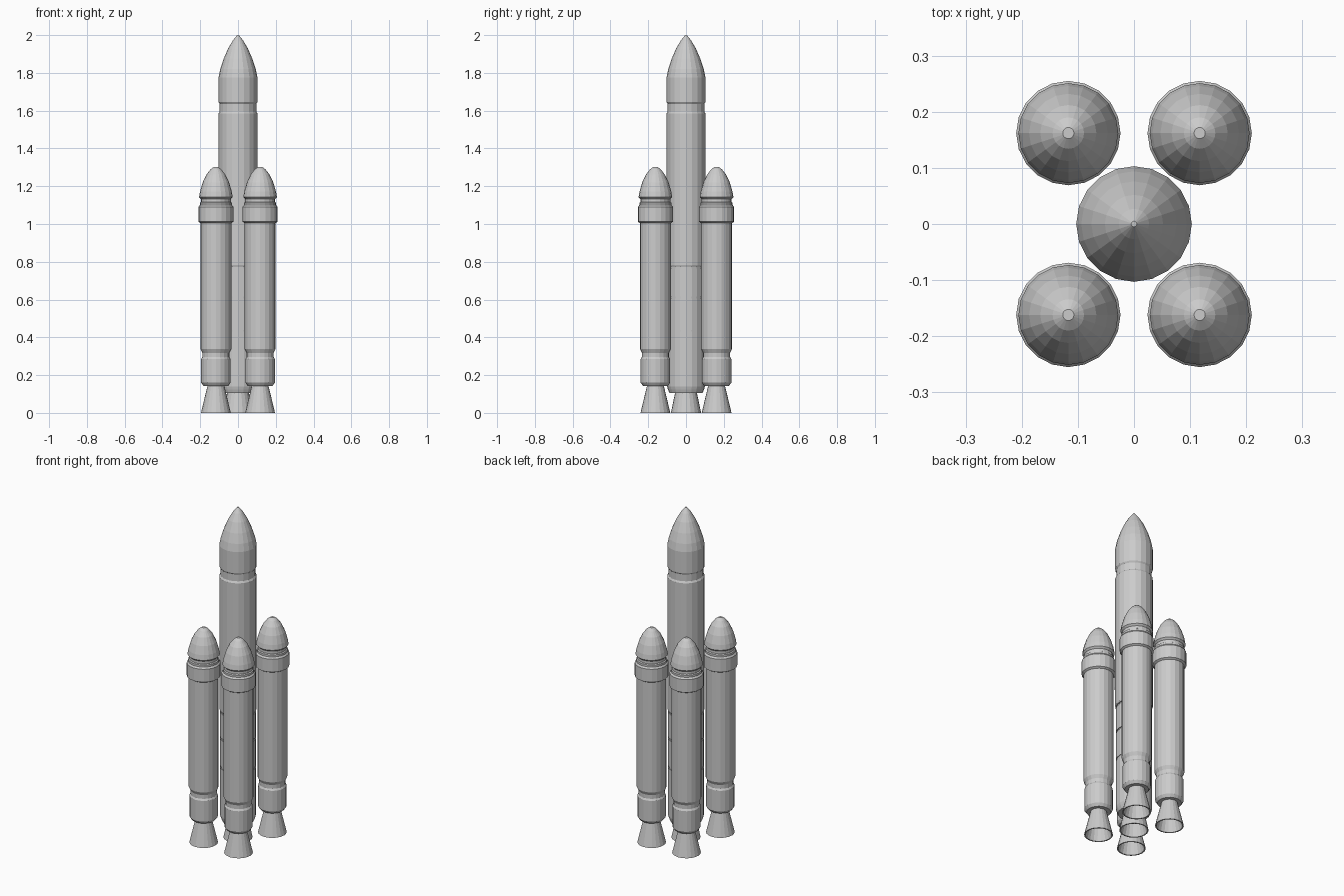
import bpy, bmesh, math

if "Cube" in bpy.data.objects:
    bpy.data.objects.remove(bpy.data.objects["Cube"])

SIDES = 20


def lathe(name, profile, x=0.0, y=0.0):
    """Spin a (radius, z) profile about a vertical axis and close its ends."""
    bm = bmesh.new()
    rings = []
    for r, z in profile:
        rings.append([bm.verts.new((r * math.cos(2 * math.pi * i / SIDES),
                                    r * math.sin(2 * math.pi * i / SIDES), z))
                      for i in range(SIDES)])
    for a, b in zip(rings, rings[1:]):
        for i in range(SIDES):
            j = (i + 1) % SIDES
            bm.faces.new((a[i], a[j], b[j], b[i]))
    bm.faces.new(rings[0][::-1])
    bm.faces.new(rings[-1])
    bmesh.ops.recalc_face_normals(bm, faces=bm.faces)
    mesh = bpy.data.meshes.new(name)
    bm.to_mesh(mesh)
    bm.free()
    obj = bpy.data.objects.new(name, mesh)
    obj.location = (x, y, 0)
    bpy.context.collection.objects.link(obj)
    return obj


def nozzle(name, top_r, top_z, exit_r, x=0.0, y=0.0):
    """Hollow engine bell with a thin wall."""
    wall = 0.007
    lathe(name, [(top_r - wall, top_z - 0.015), (exit_r - wall, 0),
                 (exit_r, 0), (top_r, top_z)], x, y)


def groove(z, r, depth=0.005, h=0.005):
    return [(r, z - h), (r - depth, z - h), (r - depth, z + h), (r, z + h)]


# Core stage: tapered tail, ring grooves and interstage neck
R = 0.103
lathe("core_body",
      [(0.088, 0.105), (0.096, 0.125), (0.1, 0.14)]
      + groove(0.435, 0.1, 0.003) + groove(0.61, 0.1) + groove(0.77, 0.1)
      + [(R, 0.78), (R, 1.585), (0.097, 1.595), (0.097, 1.65)])

# Payload fairing
lathe("core_fairing",
      [(0.096, 1.635), (R, 1.645), (R, 1.775), (0.094, 1.82), (0.076, 1.875),
       (0.052, 1.93), (0.027, 1.972), (0.005, 2.0)])
nozzle("core_nozzle", 0.057, 0.11, 0.08)

# Four strap-on boosters
body = [(0.066, 0.143), (0.078, 0.16), (0.078, 0.285), (0.072, 0.295),
        (0.072, 0.318), (0.082, 0.338), (0.082, 1.005), (0.093, 1.012),
        (0.093, 1.09), (0.085, 1.1), (0.085, 1.112), (0.079, 1.116),
        (0.079, 1.15)]
nose = [(0.079, 1.132), (0.089, 1.142), (0.084, 1.172), (0.07, 1.22),
        (0.05, 1.262), (0.028, 1.29), (0.01, 1.303)]
for sx, side in ((-1, "left"), (1, "right")):
    for sy, end in ((-1, "front"), (1, "back")):
        tag = f"{end}_{side}"
        x, y = sx * 0.117, sy * 0.162
        lathe("booster_body_" + tag, body, x, y)
        lathe("booster_nose_" + tag, nose, x, y)
        nozzle("booster_nozzle_" + tag, 0.043, 0.15, 0.079, x, y)
